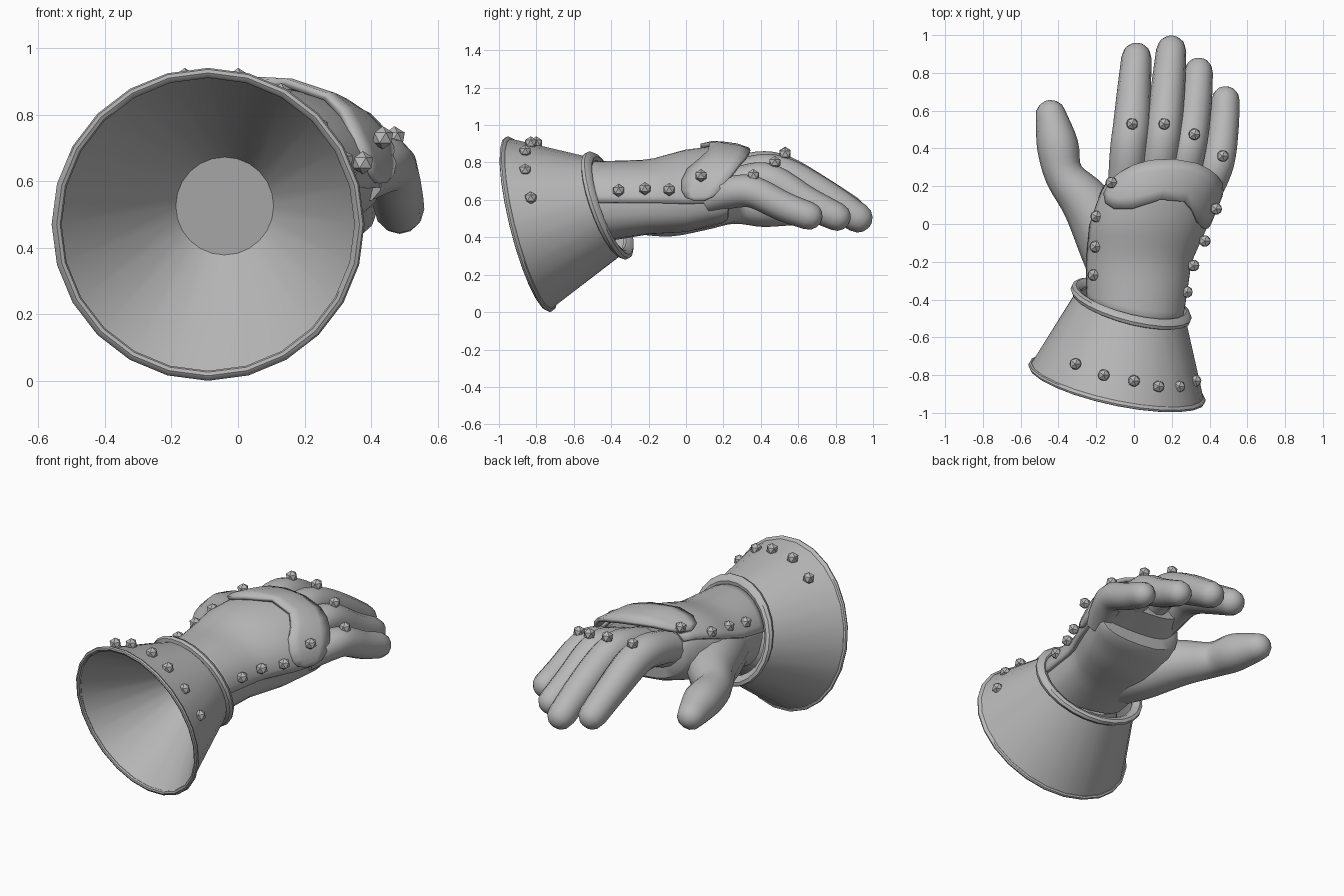
import bpy, bmesh
from math import sin, cos, pi, radians, copysign
from mathutils import Vector

if "Cube" in bpy.data.objects:
    bpy.data.objects.remove(bpy.data.objects["Cube"])

GREY = (0.48, 0.48, 0.48, 1)
steel = bpy.data.materials.new("steel_grey")
steel.use_nodes = True
steel.diffuse_color = GREY
steel.node_tree.nodes["Principled BSDF"].inputs["Base Color"].default_value = GREY


def finish(name, bm, angle=40, smooth=True):
    bmesh.ops.recalc_face_normals(bm, faces=bm.faces)
    mesh = bpy.data.meshes.new(name)
    bm.to_mesh(mesh)
    bm.free()
    mesh.materials.append(steel)
    obj = bpy.data.objects.new(name, mesh)
    bpy.context.collection.objects.link(obj)
    if smooth:
        bpy.ops.object.select_all(action='DESELECT')
        obj.select_set(True)
        bpy.context.view_layer.objects.active = obj
        bpy.ops.object.shade_smooth_by_angle(angle=radians(angle))
    return obj


def loft(name, rings, around=True, along=False, caps=(False, False), angle=40):
    """Skin a list of point rings; either direction can be closed."""
    bm = bmesh.new()
    rows = [[bm.verts.new(p) for p in ring] for ring in rings]
    count = len(rows[0])
    for i in range(len(rows) if along else len(rows) - 1):
        a, b = rows[i], rows[(i + 1) % len(rows)]
        for j in range(count if around else count - 1):
            k = (j + 1) % count
            bm.faces.new((a[j], a[k], b[k], b[j]))
    for use, row in zip(caps, (rows[0], rows[-1])):
        if use:
            bm.faces.new(row)
    return finish(name, bm, angle)


def thicken(obj, thickness):
    solid = obj.modifiers.new("thickness", 'SOLIDIFY')
    solid.thickness = thickness
    solid.offset = 0


def oval(centre, rx, rz, dx, dz, n=24):
    """Ring around y on a plane leaning by dx and dz."""
    x, y, z = centre
    pts = []
    for i in range(n):
        a = 2 * pi * i / n
        u, w = rx * cos(a), rz * sin(a)
        pts.append((x + u, y + dx * u + dz * w, z + w))
    return pts


def bead(name, centre, rx, rz, dx, dz, thick):
    x, y, z = centre
    rings = []
    for i in range(8):
        a = pi * i / 4
        g = thick * cos(a)
        rings.append(oval((x, y + thick * sin(a), z), rx + g, rz + g, dx, dz))
    loft(name, rings, along=True)


# Flared cuff: liner floor, liner, rim, outer cone
RIM, WRIST = (-0.09, -0.84, 0.47), (-0.015, -0.42, 0.57)
loft("flared_cuff", [
    oval((-0.04, -0.42, 0.525), 0.147, 0.147, -0.2, -0.24),
    oval(RIM, 0.445, 0.445, -0.2, -0.24),
    oval(RIM, 0.46, 0.46, -0.2, -0.24),
    oval(WRIST, 0.285, 0.255, -0.24, -0.33)], caps=(True, False))
bead("cuff_rim", RIM, 0.455, 0.455, -0.2, -0.24, 0.015)
bead("wrist_ring", WRIST, 0.293, 0.262, -0.24, -0.33, 0.028)

# Hand cross-sections: y, centre x, centre z, half width, half height, roll
SECTIONS = [
    (-0.45, 0.00, 0.585, 0.24, 0.20, 0.0),
    (-0.20, 0.02, 0.605, 0.265, 0.19, -0.08),
    (0.00, 0.07, 0.635, 0.305, 0.21, -0.18),
    (0.15, 0.12, 0.66, 0.31, 0.20, -0.24),
    (0.30, 0.18, 0.665, 0.29, 0.165, -0.27),
    (0.40, 0.20, 0.68, 0.25, 0.10, -0.27)]


def on_hand(y, degrees, grow=1.0, widen=1.0):
    """Point on the hand: rolled arch above, flatter and boxier palm below."""
    for lo, hi in zip(SECTIONS, SECTIONS[1:]):
        if y <= hi[0]:
            break
    t = (y - lo[0]) / (hi[0] - lo[0])
    _, cx, cz, rx, rz, roll = [p + (q - p) * t for p, q in zip(lo, hi)]
    c, s = cos(radians(degrees)), sin(radians(degrees))
    tilt = sin(roll)
    if s < 0:
        tilt *= 1 + 0.75 * s
        c, s = copysign(abs(c) ** 0.75, c), -abs(s) ** 0.75
    u, w = rx * widen * c, rz * grow * s
    dx, dz = u * cos(roll) - w * tilt, u * tilt + w * cos(roll)
    lean = min(max((-0.2 - y) / 0.25, 0), 1)
    return (cx + dx, y - lean * (0.24 * dx + 0.33 * dz), cz + dz)


def span(a, b, n):
    return [a + (b - a) * i / n for i in range(n + 1)]


# Palm stops in a step, with a slimmer core running between the fingers
TURN = range(0, 360, 15)
palm = [[on_hand(y, d) for d in TURN] for y in span(-0.45, 0.2, 13)]
for y, grow, widen in [(0.225, 0.93, 0.97), (0.23, 0.55, 0.9), (0.36, 0.4, 0.9)]:
    palm.append([on_hand(y, d, grow, widen) for d in TURN])
loft("glove_palm", palm, caps=(False, True))

# Back-of-hand plate
plate = loft("hand_plate", [[on_hand(y, d, 1.05, 1.04) for d in span(0, 168, 18)]
                            for y in span(-0.45, 0.22, 12)], around=False)
thicken(plate, 0.02)

# Knuckle band: angle, near y, far y
BAND = [(4, 0.05, 0.10), (9, 0.0, 0.15), (17, -0.02, 0.18), (30, -0.02, 0.22),
        (45, 0.01, 0.26), (58, 0.07, 0.29), (72, 0.12, 0.32), (95, 0.13, 0.34),
        (118, 0.08, 0.335), (135, 0.08, 0.31), (148, 0.11, 0.27), (156, 0.16, 0.22)]
rows = []
for deg, near, far in BAND:
    row = []
    for y in span(near, far, 4):
        lift = 0.13 + max(y, 0) * 0.5
        row.append(on_hand(y, deg, 1 + lift, 1.03 + lift * 0.35))
    rows.append(row)
thicken(loft("knuckle_band", rows, around=False), 0.025)


def digit(name, path, steps=4, sides=12):
    """Rounded tube through points of x, y, z, radius."""
    pts = [Vector(p) for p in path]
    pts = [pts[0] * 2 - pts[1]] + pts + [pts[-1] * 2 - pts[-2]]
    line = []
    for p0, p1, p2, p3 in zip(pts, pts[1:], pts[2:], pts[3:]):
        for i in range(steps):
            t = i / steps
            line.append(0.5 * (2 * p1 + (p2 - p0) * t + (2 * p0 - 5 * p1 + 4 * p2 - p3) * t * t
                               + (3 * p1 - p0 - 3 * p2 + p3) * t ** 3))
    line.append(pts[-2])
    tip = line[-1]
    heading = (tip - line[-2]).xyz.normalized()
    for deg in (30, 55, 78):
        a = radians(deg)
        c = tip.xyz + heading * tip.w * sin(a)
        line.append(Vector((*c, tip.w * cos(a))))
    rings = []
    for i, p in enumerate(line):
        t = (line[min(i + 1, len(line) - 1)] - line[max(i - 1, 0)]).xyz.normalized()
        side = t.cross(Vector((0, 0, 1))).normalized()
        up = side.cross(t)
        rings.append([p.xyz + p.w * (side * cos(2 * pi * k / sides) + up * sin(2 * pi * k / sides))
                      for k in range(sides)])
    loft(name, rings, caps=(True, True), angle=50)


digit("index_finger", [(-0.05, 0.16, 0.71, 0.09), (-0.03, 0.38, 0.76, 0.098),
                       (-0.013, 0.52, 0.74, 0.098), (0.0, 0.70, 0.645, 0.09), (0.013, 0.88, 0.54, 0.08)])
digit("middle_finger", [(0.10, 0.16, 0.685, 0.09), (0.14, 0.38, 0.745, 0.096),
                        (0.16, 0.52, 0.735, 0.094), (0.18, 0.72, 0.63, 0.09), (0.197, 0.918, 0.505, 0.08)])
digit("ring_finger", [(0.24, 0.14, 0.64, 0.085), (0.28, 0.35, 0.705, 0.091),
                      (0.305, 0.47, 0.695, 0.089), (0.327, 0.64, 0.59, 0.085), (0.342, 0.805, 0.51, 0.076)])
digit("little_finger", [(0.36, 0.12, 0.61, 0.08), (0.425, 0.27, 0.645, 0.087),
                        (0.455, 0.37, 0.638, 0.085), (0.475, 0.52, 0.565, 0.08), (0.485, 0.655, 0.515, 0.075)])
digit("thumb", [(-0.08, -0.26, 0.57, 0.155), (-0.14, -0.08, 0.57, 0.165), (-0.25, 0.11, 0.575, 0.135),
                (-0.37, 0.26, 0.575, 0.103), (-0.405, 0.42, 0.565, 0.11), (-0.44, 0.575, 0.545, 0.082)])

# Faceted studs on the cuff, plate, band and knuckles
STUDS = {
    "cuff_stud": [(-0.31, -0.74, 0.845), (-0.16, -0.8, 0.905), (0, -0.83, 0.905),
                  (0.13, -0.86, 0.86), (0.24, -0.86, 0.76), (0.325, -0.83, 0.61)],
    "plate_stud": [(0.28, -0.36, 0.65), (0.315, -0.22, 0.66), (0.375, -0.09, 0.655),
                   (-0.215, -0.27, 0.73), (-0.205, -0.12, 0.76), (-0.2, 0.04, 0.785)],
    "band_stud": [(0.435, 0.08, 0.73), (-0.12, 0.22, 0.86)],
    "knuckle_stud": [(-0.01, 0.53, 0.85), (0.16, 0.53, 0.845), (0.32, 0.475, 0.80), (0.47, 0.36, 0.73)]}
for name, spots in STUDS.items():
    for spot in spots:
        bm = bmesh.new()
        bmesh.ops.create_icosphere(bm, subdivisions=1, radius=0.035)
        bmesh.ops.translate(bm, verts=bm.verts, vec=spot)
        finish(name, bm, smooth=False)
